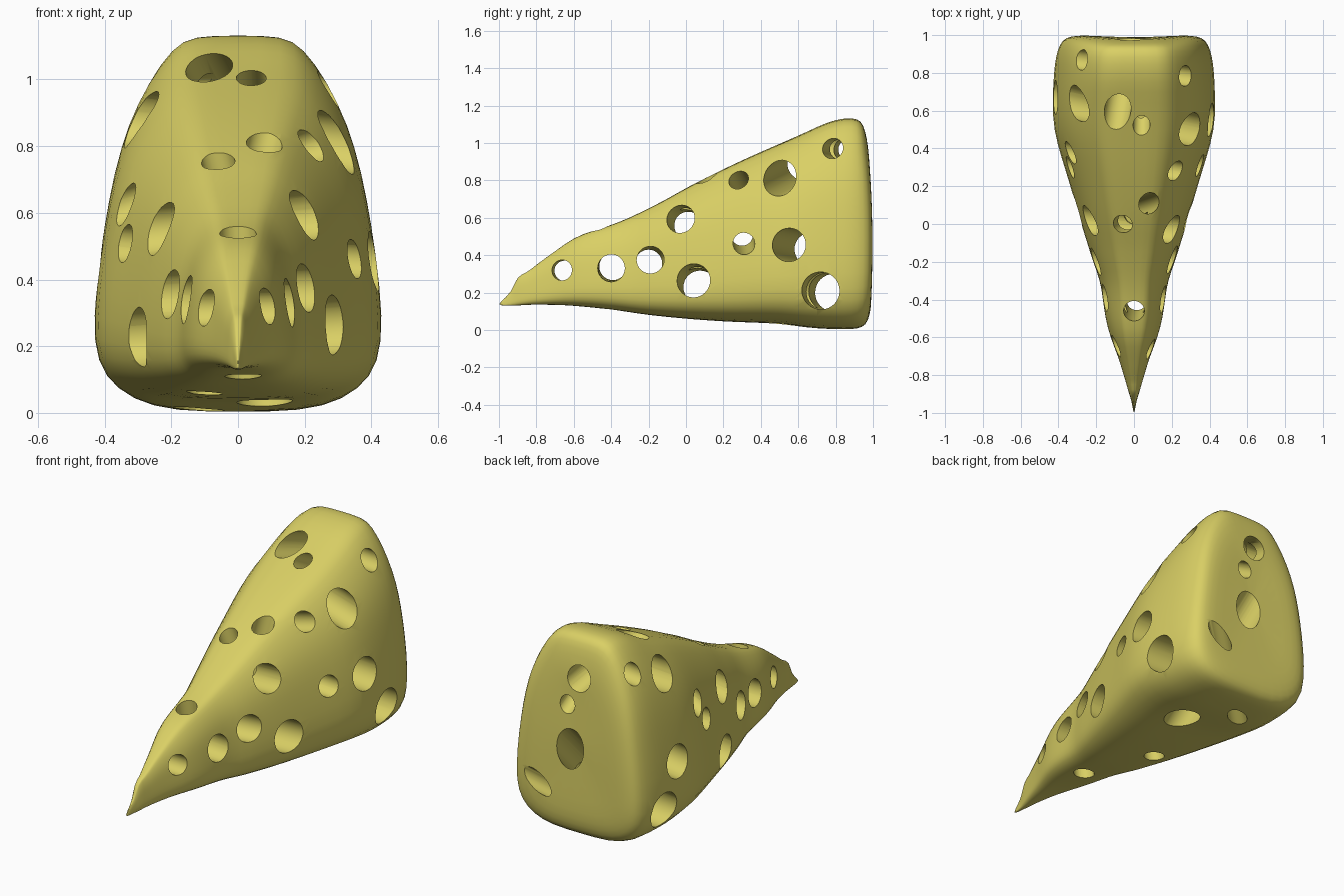
import bpy, bmesh, math
from mathutils import Vector

if "Cube" in bpy.data.objects:
    bpy.data.objects.remove(bpy.data.objects["Cube"])

# half cross-section: (fraction of half width, fraction of height)
HALF = [(0, 0), (.45, 0), (.74, .03), (.92, .09), (1, .18), (.98, .35), (.92, .52),
        (.86, .65), (.77, .77), (.63, .88), (.46, .97), (.32, 1), (0, 1)]
RING = HALF + [(-x, t) for x, t in reversed(HALF[1:-1])]

# sections along the wedge: y, bottom z, top z, half width
ROWS = [(-1, .13, .145, .003), (-.93, .13, .20, .014), (-.905, .13, .29, .025),
        (-.85, .135, .305, .04), (-.8, .135, .35, .055), (-.7, .135, .42, .085),
        (-.6, .13, .495, .127), (-.5, .12, .53, .153), (-.4, .11, .56, .167),
        (-.3, .095, .60, .18), (-.2, .08, .65, .22), (-.1, .07, .70, .25),
        (0, .06, .76, .283), (.2, .045, .86, .34), (.35, .04, .93, .388),
        (.5, .035, .995, .432), (.65, .012, 1.06, .437), (.75, .006, 1.11, .432),
        (.85, .003, 1.135, .425), (.92, .006, 1.13, .41), (.948, .025, 1.10, .385),
        (.965, .08, 1.03, .34), (.97, .15, .92, .28), (.962, .3, .8, .15)]

# wedge body
bm = bmesh.new()
rings = []
for y, zb, zt, w in ROWS:
    ring = []
    for fx, t in RING:
        z = zb + t * (zt - zb)
        bulge = .03 * max(0, 1 - ((z - .45) / .6) ** 2) if y > .94 else 0
        ring.append(bm.verts.new((fx * w, y + bulge, z)))
    rings.append(ring)
n = len(RING)
for a, b in zip(rings, rings[1:]):
    for i in range(n):
        j = (i + 1) % n
        bm.faces.new((a[i], a[j], b[j], b[i]))
bm.faces.new(rings[0])
bm.faces.new(rings[-1])
bmesh.ops.recalc_face_normals(bm, faces=bm.faces)
mesh = bpy.data.meshes.new("cheese_wedge")
bm.to_mesh(mesh)
bm.free()
cheese = bpy.data.objects.new("cheese_wedge", mesh)
bpy.context.collection.objects.link(cheese)
sub = cheese.modifiers.new("soften", 'SUBSURF')
sub.levels = sub.render_levels = 1

# tunnels: start, end, radius
TUNNELS = [
    # right side to left side
    ((.11, -.665, .32), (-.11, -.645, .315), .055),
    ((.17, -.4, .33), (-.17, -.39, .34), .073),
    ((.21, -.19, .375), (-.22, -.2, .355), .073),
    ((.30, .04, .265), (-.33, .08, .225), .09),
    ((.22, -.03, .595), (-.25, .02, .55), .077),
    ((.37, .31, .46), (-.37, .30, .51), .058),
    ((.23, .28, .805), (-.35, .38, .62), .055),
    ((.31, .50, .81), (-.30, .64, .88), .09),
    ((.41, .55, .455), (-.41, .67, .43), .09),
    ((.42, .72, .21), (-.42, .79, .2), .1),
    ((.27, .785, .97), (-.28, .87, .96), .055),
    # top to back
    ((-.085, .61, 1.03), (-.02, .97, .91), .07),
    ((.04, .53, 1.0), (.05, .98, .75), .045),
    # top to bottom
    ((0, -.46, .54), (.015, -.40, .11), .055),
    ((.08, .11, .81), (-.1, .05, .06), .054),
    ((-.06, 0, .755), (.0, .05, .5), .05),
    # back to bottom
    ((.03, .985, .5), (.08, .5, .035), .083),
    ((.22, .985, .26), (-.12, .72, .01), .05),
]
BLIND = 15  # the one tunnel that ends inside
cutters = bpy.data.collections.new("hole_cutters")
bpy.context.scene.collection.children.link(cutters)
for k, (a, b, r) in enumerate(TUNNELS):
    a, b = Vector(a), Vector(b)
    d = (b - a).normalized()
    a = a - d * .18
    b = b if k == BLIND else b + d * .18
    bm = bmesh.new()
    bmesh.ops.create_cone(bm, cap_ends=True, segments=32, radius1=r, radius2=r,
                          depth=(b - a).length)
    m = bpy.data.meshes.new("hole_cutter")
    bm.to_mesh(m)
    bm.free()
    o = bpy.data.objects.new("hole_cutter", m)
    o.rotation_mode = 'QUATERNION'
    o.rotation_quaternion = d.to_track_quat('Z', 'Y')
    o.location = (a + b) / 2
    o.hide_render = True
    cutters.objects.link(o)

# cut the holes, then drop the cutters
cut = cheese.modifiers.new("holes", 'BOOLEAN')
cut.operation = 'DIFFERENCE'
cut.solver = 'EXACT'
cut.operand_type = 'COLLECTION'
cut.collection = cutters
bpy.context.view_layer.objects.active = cheese
cheese.select_set(True)
bpy.context.view_layer.update()
for name in ("soften", "holes"):
    bpy.ops.object.modifier_apply(modifier=name)
for o in list(cutters.objects):
    bpy.data.objects.remove(o)
bpy.data.collections.remove(cutters)

# colour and shading
mat = bpy.data.materials.new("cheese_yellow")
mat.diffuse_color = (.7, .63, .13, 1)
mat.use_nodes = True
mat.node_tree.nodes["Principled BSDF"].inputs["Base Color"].default_value = mat.diffuse_color
cheese.data.materials.clear()
cheese.data.materials.append(mat)
for p in cheese.data.polygons:
    p.material_index = 0
bpy.ops.object.shade_smooth_by_angle(angle=math.radians(35))
